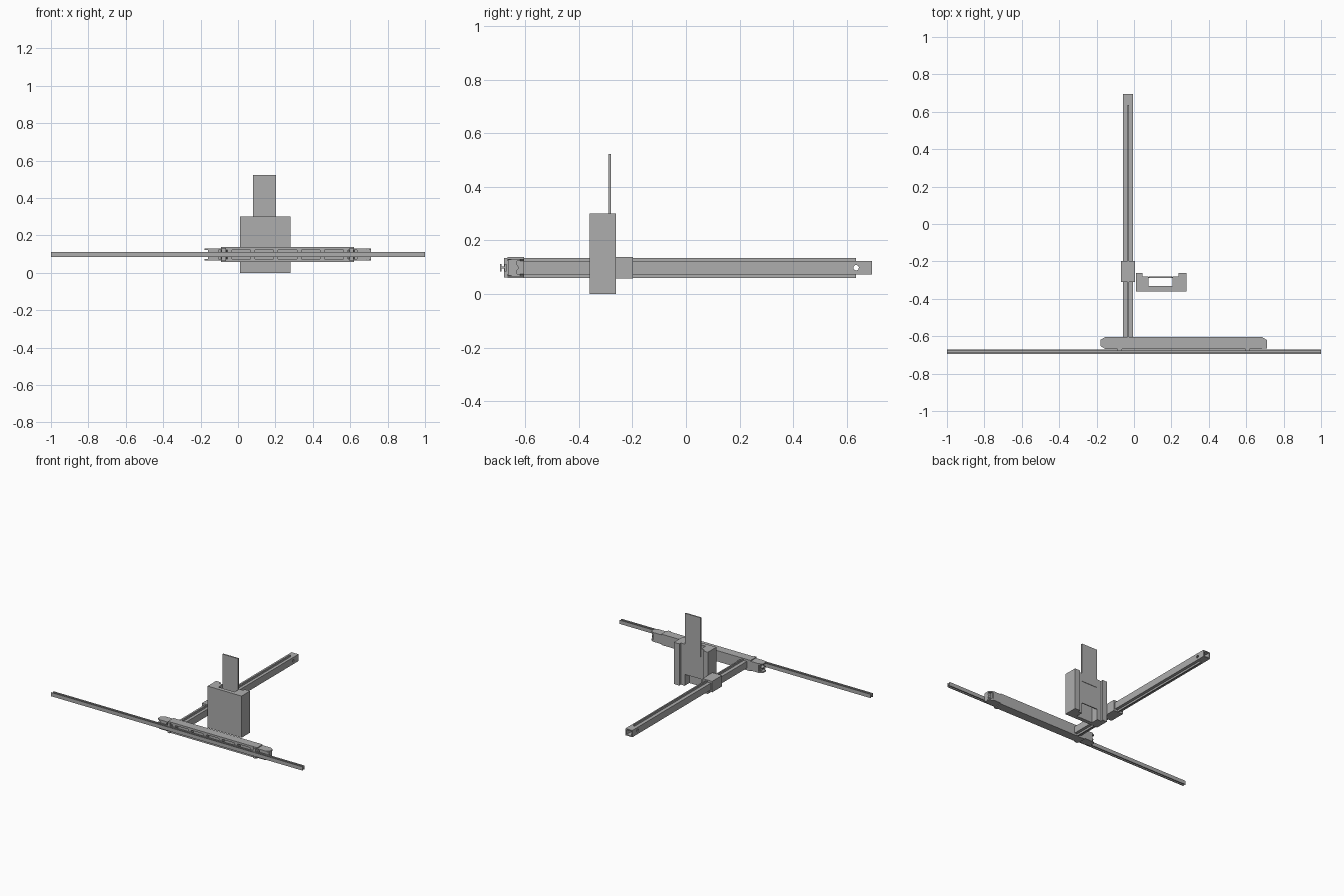
import bpy
import bmesh
from mathutils import Matrix, Vector

if "Cube" in bpy.data.objects:
    bpy.data.objects.remove(bpy.data.objects["Cube"], do_unlink=True)

grey = bpy.data.materials.new("neutral_grey")
grey.use_nodes = True
colour = (0.42, 0.42, 0.42, 1)
grey.diffuse_color = colour
grey.node_tree.nodes["Principled BSDF"].inputs["Base Color"].default_value = colour


def finish(name, bm):
    bmesh.ops.recalc_face_normals(bm, faces=bm.faces)
    mesh = bpy.data.meshes.new(name)
    bm.to_mesh(mesh)
    bm.free()
    mesh.materials.append(grey)
    ob = bpy.data.objects.new(name, mesh)
    bpy.context.collection.objects.link(ob)
    return ob


def box(name, x, y, z):
    """Box from (low, high) ranges."""
    bm = bmesh.new()
    bmesh.ops.create_cube(bm, size=1)
    for v in bm.verts:
        v.co = Vector([(lo + hi) / 2 + c * (hi - lo) for c, (lo, hi) in zip(v.co, (x, y, z))])
    return finish(name, bm)


def extrude(name, points, axis, low, high):
    """Extrude a flat outline along z (points are x, y) or x (points are y, z)."""
    bm = bmesh.new()
    place = (lambda a, b: (a, b, low)) if axis == "Z" else (lambda a, b: (low, a, b))
    face = bm.faces.new([bm.verts.new(place(a, b)) for a, b in points])
    new = bmesh.ops.extrude_face_region(bm, geom=[face])["geom"]
    step = Vector((0, 0, high - low)) if axis == "Z" else Vector((high - low, 0, 0))
    bmesh.ops.translate(bm, vec=step, verts=[g for g in new if isinstance(g, bmesh.types.BMVert)])
    return finish(name, bm)


def cylinder(name, centre, radius, depth, axis):
    bm = bmesh.new()
    bmesh.ops.create_cone(bm, cap_ends=True, segments=20, radius1=radius, radius2=radius, depth=depth)
    if axis == "X":
        bm.transform(Matrix.Rotation(1.5708, 4, "Y"))
    bm.transform(Matrix.Translation(centre))
    return finish(name, bm)


def cut(target, cutter):
    mod = target.modifiers.new("cut", "BOOLEAN")
    mod.operation = "DIFFERENCE"
    mod.solver = "EXACT"
    mod.object = cutter
    bpy.context.view_layer.objects.active = target
    bpy.ops.object.modifier_apply(modifier=mod.name)
    bpy.data.objects.remove(cutter, do_unlink=True)


MID_Z = 0.098

# Long grooved rail across the front
f, b, t = -0.695, -0.67, 0.007
half, web = 0.0135, 0.004
upper = [(f, half), (f + t, half), (f + t, web), (b - t, web), (b - t, half), (b, half)]
section = upper + [(y, -z) for y, z in reversed(upper)]
extrude("long_rail", [(y, MID_Z + z) for y, z in section], "X", -1, 1)

# Carriage: chamfered top and bottom plates, back wall and ribs
outline = [(-0.18, -0.652), (-0.155, -0.667), (0.685, -0.667), (0.71, -0.652),
           (0.71, -0.62), (0.685, -0.605), (-0.155, -0.605), (-0.18, -0.62)]
for side, s in (("top", 1), ("bottom", -1)):
    zs = sorted((MID_Z + s * 0.024, MID_Z + s * 0.033))
    extrude("carriage_" + side + "_plate", outline, "Z", *zs)
    zs = sorted((MID_Z + s * 0.030, MID_Z + s * 0.039))
    box("carriage_" + side + "_cover", (-0.09, 0.62), (-0.667, -0.605), zs)
box("carriage_back_wall", (-0.155, 0.685), (-0.635, -0.605), (0.068, 0.128))
for i in range(7):
    x = -0.045 + i * 0.124
    box("carriage_rib", (x - 0.012, x + 0.012), (-0.665, -0.63), (0.068, 0.128))

# Mirrored carriage ends, guide wheels and clamps
for s in (-1, 1):
    def at(d):
        return 0.265 + s * d
    box("end_block", sorted((at(0.37), at(0.425))), (-0.66, -0.612), (0.072, 0.124))
    cylinder("end_bolt", (at(0.43), -0.637, MID_Z), 0.012, 0.03, "X")
    cylinder("guide_wheel", (at(0.34), -0.65, MID_Z), 0.017, 0.06, "Z")
    box("rail_clamp", sorted((at(0.33), at(0.352))), (-0.68, -0.66), (0.062, 0.134))

# Hollow arm reaching backward, with a cross hole near its end
arm = box("arm_tube", (-0.06, -0.005), (-0.61, 0.695), (0.073, 0.122))
cut(arm, box("bore", (-0.052, -0.013), (-0.59, 0.8), (0.08, 0.115)))
cut(arm, cylinder("hole", (-0.03, 0.635, MID_Z), 0.01, 0.2, "X"))
for name, z in (("arm_top_fin", (0.12, 0.134)), ("arm_bottom_fin", (0.06, 0.075))):
    box(name, (-0.035, -0.026), (-0.61, 0.635), z)

# Sliding sleeve on the arm
box("arm_sleeve", (-0.07, 0.006), (-0.31, -0.197), (0.058, 0.137))

# Upright housing, open from top to bottom, with stepped posts at the back
housing = [(0.01, -0.36), (0.28, -0.36), (0.28, -0.262), (0.237, -0.262), (0.237, -0.28),
           (0.206, -0.28), (0.206, -0.332), (0.077, -0.332), (0.077, -0.28),
           (0.046, -0.28), (0.046, -0.262), (0.01, -0.262)]
extrude("housing", housing, "Z", 0, 0.3)

# Tall plate held in the housing, with a lower panel beneath it
box("tall_plate", (0.08, 0.204), (-0.29, -0.28), (0.24, 0.522))
box("lower_panel", (0.077, 0.206), (-0.29, -0.283), (0.08, 0.24))
